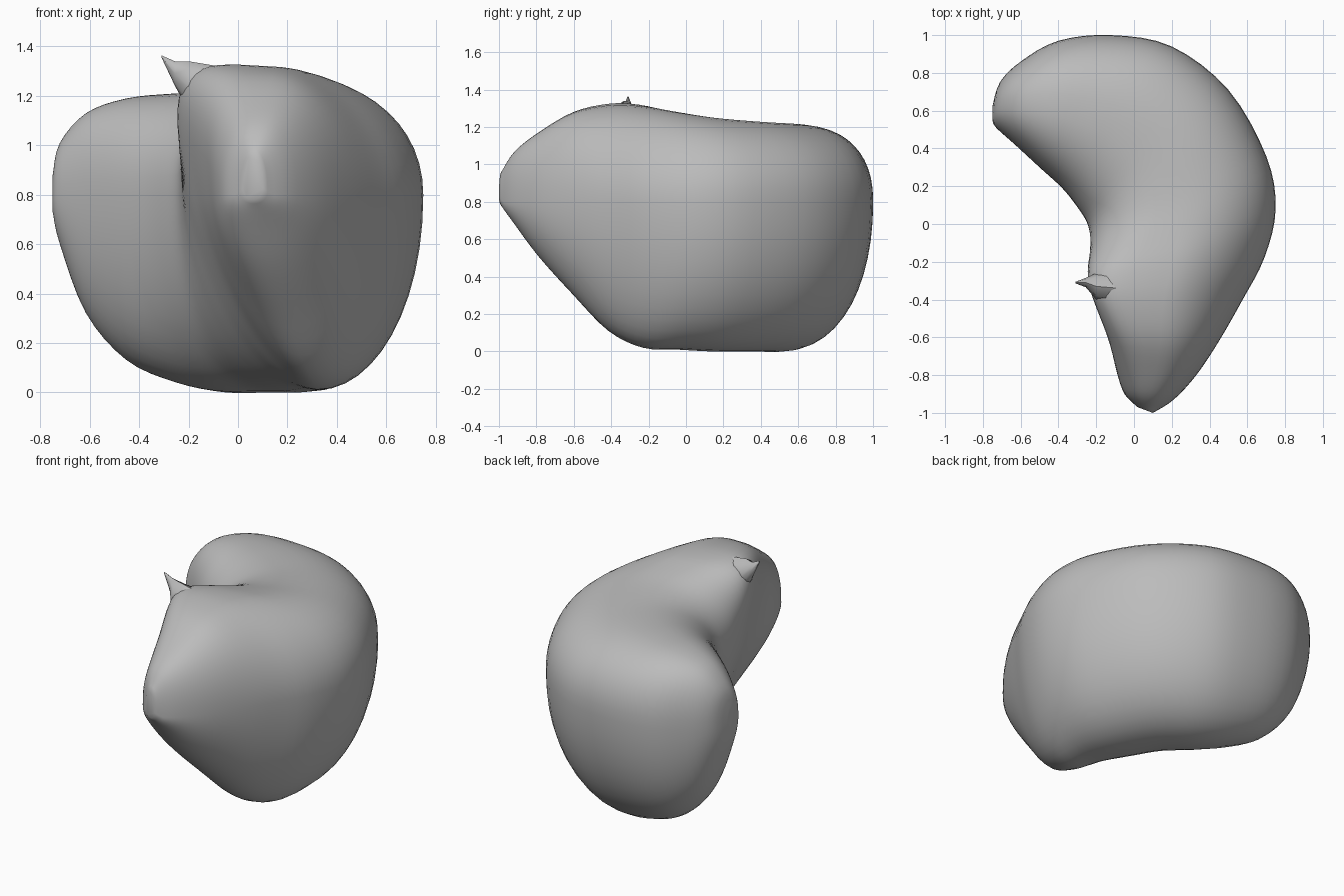
import bpy, bmesh, math
from mathutils import Vector

cube = bpy.data.objects.get("Cube")
if cube:
    bpy.data.objects.remove(cube, do_unlink=True)

grey = bpy.data.materials.new("plain grey")
grey.use_nodes = True
COLOUR = (0.5, 0.5, 0.5, 1)
grey.diffuse_color = COLOUR
grey.node_tree.nodes["Principled BSDF"].inputs["Base Color"].default_value = COLOUR

# Upright sections from the rear lobe to the front tip:
# inner x, inner y, outer x, outer y, bottom, top
SECTIONS = [
    (-.75, .55, -.75, .62, .73, .88),
    (-.73, .51, -.71, .75, .60, 1.01),
    (-.63, .42, -.60, .86, .32, 1.13),
    (-.50, .30, -.40, .97, .13, 1.19),
    (-.38, .19, -.12, 1.0, .04, 1.21),
    (-.30, .09, .20, .94, 0, 1.22),
    (-.25, .01, .50, .71, 0, 1.23),
    (-.23, -.07, .70, .36, 0, 1.25),
    (-.22, -.17, .75, .08, .01, 1.28),
    (-.20, -.28, .69, -.18, .02, 1.31),
    (-.16, -.42, .57, -.41, .11, 1.315),
    (-.12, -.60, .45, -.62, .31, 1.275),
    (-.09, -.78, .33, -.80, .51, 1.17),
    (-.05, -.90, .21, -.93, .68, 1.07),
    (.02, -.97, .10, -1.0, .78, .96),
]
RING = 48
STEPS = 4


def blend(a, b, c, d, t):
    """Smooth curve through b and c."""
    return b + t * (c - a + t * (2*a - 5*b + 4*c - d + t * (3*(b - c) + d - a))) / 2


def section(i, t):
    last = len(SECTIONS) - 1
    rows = [SECTIONS[min(max(i + k, 0), last)] for k in (-1, 0, 1, 2)]
    return [blend(*vals, t) for vals in zip(*rows)]


def ring(sec, pos):
    xi, yi, xo, yo, low, high = sec
    inner, outer = Vector((xi, yi, 0)), Vector((xo, yo, 0))
    wide = min(max(.8, low + .05), high - .05)
    fold = math.exp(-((pos - 9.5) / 2) ** 2)      # strongest at the overhanging inner lip
    points = []
    for k in range(RING):
        a = math.tau * k / RING
        c, s = math.cos(a), math.sin(a)
        if s > 0:
            power = 2.3 + fold * (2.2 if c < 0 else -.4)
        else:
            power = 2.1 - fold * (.3 if c < 0 else 0)
        u = math.copysign(abs(c) ** (2 / power), c)
        v = math.copysign(abs(s) ** (2 / power), s)
        z = wide + v * ((high - wide) if v > 0 else (wide - low))
        across = (u + 1) / 2
        p = inner.lerp(outer, across)
        p.x += .2 * fold * (.8 - z) * (1 - across)
        p.z = z + .06 * fold * max(v, 0) * (.5 - across)
        points.append(p)
    return points


def finish(bm, name, sharp):
    bmesh.ops.recalc_face_normals(bm, faces=bm.faces)
    mesh = bpy.data.meshes.new(name)
    bm.to_mesh(mesh)
    bm.free()
    mesh.materials.append(grey)
    ob = bpy.data.objects.new(name, mesh)
    bpy.context.collection.objects.link(ob)
    bpy.ops.object.select_all(action='DESELECT')
    ob.select_set(True)
    bpy.context.view_layer.objects.active = ob
    bpy.ops.object.shade_smooth_by_angle(angle=math.radians(sharp))
    return ob


def loft(name, rings, sharp):
    bm = bmesh.new()
    loops = [[bm.verts.new(p) for p in r] for r in rings]
    n = len(loops[0])
    for a, b in zip(loops, loops[1:]):
        for k in range(n):
            m = (k + 1) % n
            bm.faces.new((a[k], a[m], b[m], b[k]))
    for end in (loops[0], loops[-1]):
        bm.faces.new(end)
    return finish(bm, name, sharp)


# Curved body
rings = []
for i in range(len(SECTIONS) - 1):
    rings += [ring(section(i, j / STEPS), i + j / STEPS) for j in range(STEPS)]
rings.append(ring(SECTIONS[-1], len(SECTIONS) - 1))
loft("curved_body", rings, 60)


# Pointed lip growing out of the upper edge of the inner fold
def lip_ring(centre, width, height):
    return [Vector(centre) + Vector((0, width * math.cos(a), height * math.sin(a)))
            for a in (math.tau * k / 8 for k in range(8))]


loft("pointed_lip", [
    lip_ring((-.08, -.34, 1.22), .10, .10),
    lip_ring((-.20, -.33, 1.24), .07, .10),
    lip_ring((-.255, -.31, 1.29), .025, .05),
    lip_ring((-.31, -.31, 1.36), .004, .004),
], 50)
